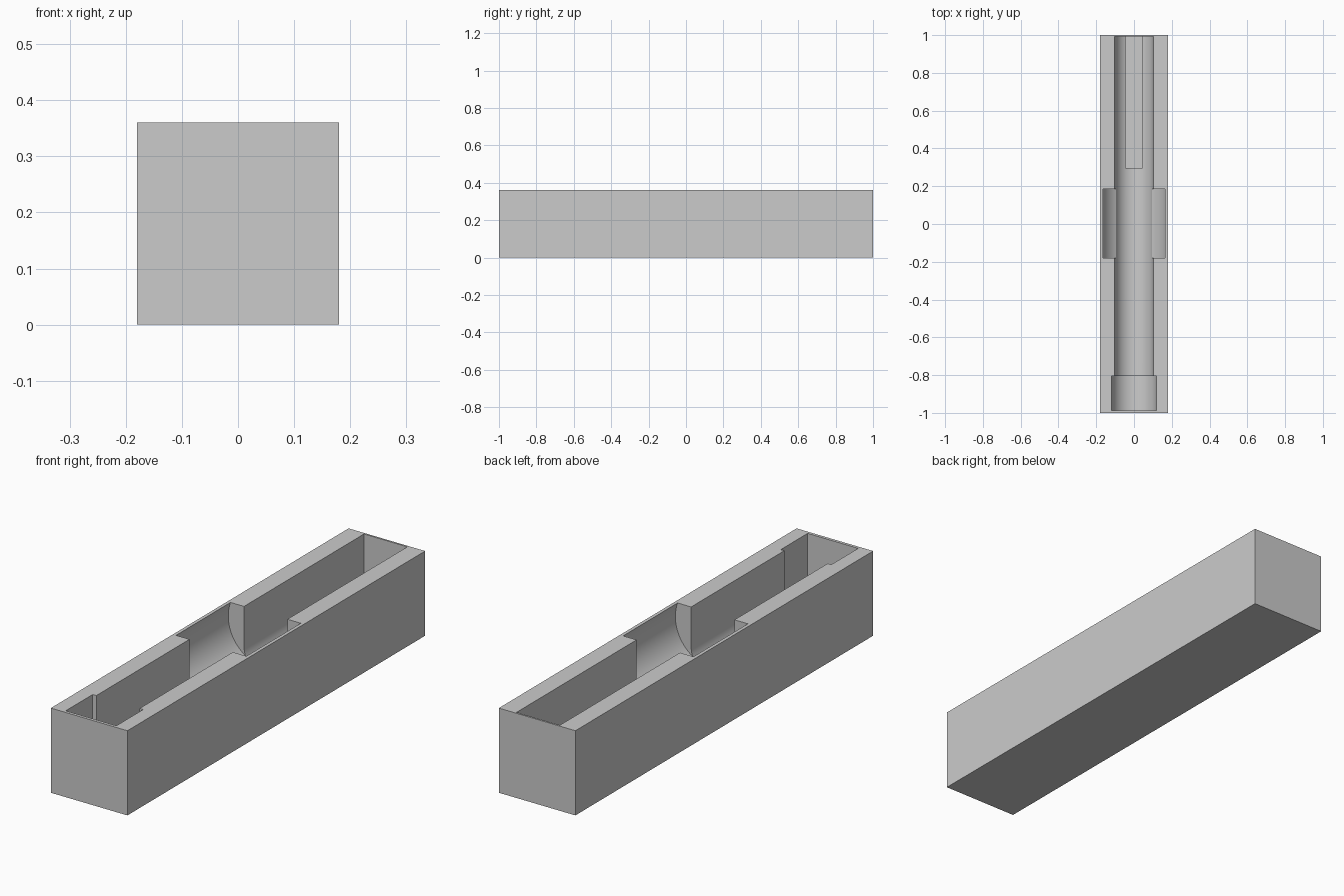
import bpy, bmesh, math

if "Cube" in bpy.data.objects:
    bpy.data.objects.remove(bpy.data.objects["Cube"])

TOP = 0.36
AXIS_Z = 0.19      # height of the channel's round axis

grey = bpy.data.materials.new("grey")
grey.diffuse_color = (0.6, 0.6, 0.6, 1)
grey.use_nodes = True
grey.node_tree.nodes["Principled BSDF"].inputs["Base Color"].default_value = grey.diffuse_color


def prism(name, profile, y0, y1):
    """Extrude an x-z profile from y0 to y1."""
    bm = bmesh.new()
    face = bm.faces.new([bm.verts.new((x, y0, z)) for x, z in profile])
    ext = bmesh.ops.extrude_face_region(bm, geom=[face])
    verts = [v for v in ext["geom"] if isinstance(v, bmesh.types.BMVert)]
    bmesh.ops.translate(bm, verts=verts, vec=(0, y1 - y0, 0))
    bmesh.ops.recalc_face_normals(bm, faces=bm.faces)
    mesh = bpy.data.meshes.new(name)
    bm.to_mesh(mesh)
    bm.free()
    mesh.materials.append(grey)
    obj = bpy.data.objects.new(name, mesh)
    bpy.context.collection.objects.link(obj)
    return obj


def rect(half, z0, z1):
    return [(-half, z0), (half, z0), (half, z1), (-half, z1)]


def arc(r, zc, a0, a1, n):
    return [(r * math.cos(a0 + (a1 - a0) * i / n),
             zc + r * math.sin(a0 + (a1 - a0) * i / n)) for i in range(n + 1)]


def trough(r):
    """U shape: round floor, straight walls, open above the top."""
    return arc(r, AXIS_Z, math.pi, 2 * math.pi, 48) + [(r, 0.5), (-r, 0.5)]


# Solid block
box = prism("box", rect(0.18, 0, TOP), -1, 1)

# Hollows: long channel, wide end pocket, finger grip, narrow groove
cutters = [
    prism("channel_cutter", trough(0.102), -0.95, 0.992),
    prism("end_pocket_cutter", trough(0.119), -0.987, -0.806),
    prism("finger_grip_cutter", arc(0.176, 0.30, 0, 2 * math.pi, 96)[:-1], -0.18, 0.186),
    prism("groove_cutter", rect(0.045, 0.05, 0.45), 0.297, 0.992),
]
for cutter in cutters:
    mod = box.modifiers.new(cutter.name, "BOOLEAN")
    mod.operation = "DIFFERENCE"
    mod.solver = "EXACT"
    mod.object = cutter
    cutter.hide_render = True

# Apply the cuts and remove the cutters
bpy.context.view_layer.objects.active = box
box.select_set(True)
for cutter in cutters:
    bpy.ops.object.modifier_apply(modifier=cutter.name)
    bpy.data.objects.remove(cutter)

bpy.ops.object.select_all(action="DESELECT")
box.select_set(True)
bpy.ops.object.shade_smooth_by_angle(angle=math.radians(25))
